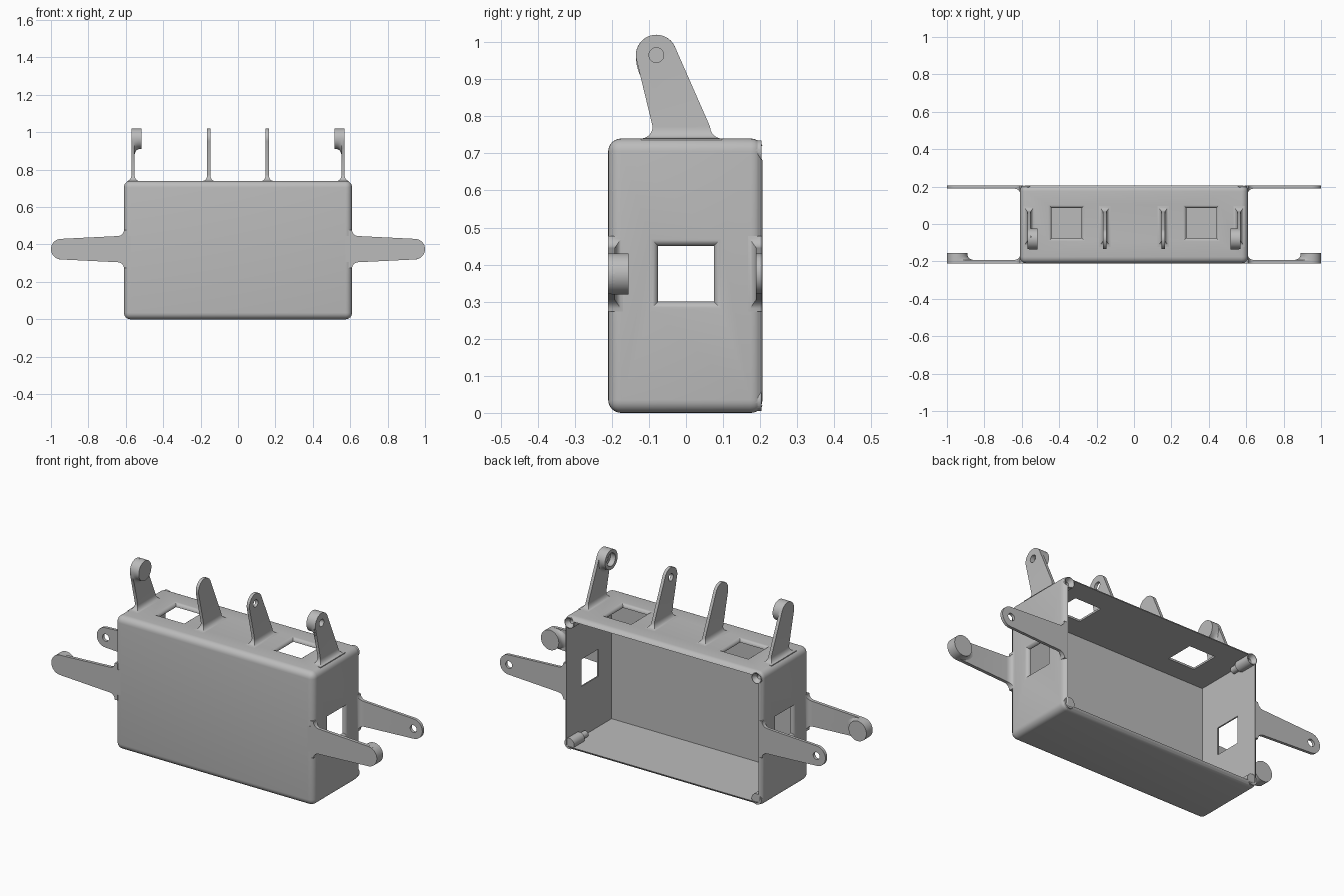
import bpy, bmesh
from math import cos, sin, pi, atan2, acos, hypot, radians
from mathutils import Matrix, Vector

if "Cube" in bpy.data.objects:
    bpy.data.objects.remove(bpy.data.objects["Cube"])

grey = bpy.data.materials.new("plain grey")
grey.use_nodes = True
grey.diffuse_color = (0.5, 0.5, 0.5, 1)
grey.node_tree.nodes["Principled BSDF"].inputs["Base Color"].default_value = (0.5, 0.5, 0.5, 1)

HX, HY, H, WALL, R = 0.61, 0.21, 0.74, 0.02, 0.035
MID = 0.375


# --- helpers ---
def make(name, bm, matrix=Matrix()):
    bmesh.ops.remove_doubles(bm, verts=bm.verts, dist=1e-5)
    bm.transform(matrix)
    bmesh.ops.recalc_face_normals(bm, faces=bm.faces)
    mesh = bpy.data.meshes.new(name)
    bm.to_mesh(mesh)
    bm.free()
    obj = bpy.data.objects.new(name, mesh)
    bpy.context.collection.objects.link(obj)
    mesh.materials.append(grey)
    return obj


def activate(obj):
    bpy.ops.object.select_all(action='DESELECT')
    obj.select_set(True)
    bpy.context.view_layer.objects.active = obj


def combine(obj, tool, operation):
    activate(obj)
    mod = obj.modifiers.new("cut", 'BOOLEAN')
    mod.operation, mod.object, mod.solver = operation, tool, 'EXACT'
    bpy.ops.object.modifier_apply(modifier=mod.name)
    bpy.data.objects.remove(tool)


def smooth(obj):
    activate(obj)
    bpy.ops.object.shade_smooth_by_angle(angle=radians(30))


def loft(bm, rings, cap_start=True, cap_end=True):
    loops = [[bm.verts.new(p) for p in ring] for ring in rings]
    n = len(loops[0])
    for a, b in zip(loops, loops[1:]):
        for i in range(n):
            j = (i + 1) % n
            bm.faces.new((a[i], a[j], b[j], b[i]))
    if cap_start:
        bm.faces.new(loops[0])
    if cap_end:
        bm.faces.new(loops[-1])


def box(name, lo, hi):
    bm = bmesh.new()
    bmesh.ops.create_cube(bm, size=1)
    lo, hi = Vector(lo), Vector(hi)
    return make(name, bm, Matrix.Translation((lo + hi) / 2) @ Matrix.Diagonal((*(hi - lo), 1)))


def turned(name, profile, matrix):
    """Solid of revolution about local z from (height, radius) pairs."""
    bm = bmesh.new()
    loft(bm, [[(r * cos(2 * pi * i / 32), r * sin(2 * pi * i / 32), h) for i in range(32)]
              for h, r in profile])
    return make(name, bm, matrix)


def frame(u, v, w, origin):
    m = Matrix((u, v, w)).transposed().to_4x4()
    m.translation = Vector(origin)
    return m


# --- box shell, open at the back ---
body = box("box_shell", (-HX, -HY, 0), (HX, HY, H))
activate(body)
bevel = body.modifiers.new("round", 'BEVEL')
bevel.width, bevel.segments = R, 6
bpy.ops.object.modifier_apply(modifier=bevel.name)
combine(body, box("cavity", (-HX + WALL, -HY + WALL, WALL), (HX - WALL, 0.4, H - WALL)), 'DIFFERENCE')

# screw posts in the four back corners
for x in (-HX + R, HX - R):
    for z in (R, H - R):
        axis = frame((1, 0, 0), (0, 0, 1), (0, 1, 0), (x, 0, z))
        combine(body, turned("post", [(0.06, 0.018), (0.11, 0.018), (0.11, 0.03), (0.203, 0.03)], axis), 'UNION')
        combine(body, turned("screw_hole", [(0.09, 0.012), (0.18, 0.012), (0.19, 0.02), (0.23, 0.042)], axis),
                'DIFFERENCE')


# windows with a rounded outer lip
def window(half, lip, matrix):
    steps = [(-0.06, half)]
    for k in range(7):
        a = k / 6 * pi / 2
        steps.append((-lip * cos(a) ** 1 if k < 6 else 0, half + lip * (1 - cos(a))))
    steps = [steps[0]] + [(-lip + lip * sin(k / 6 * pi / 2), half + lip * (1 - cos(k / 6 * pi / 2)))
                          for k in range(7)] + [(0.02, half + lip)]
    bm = bmesh.new()
    loft(bm, [[(-s, -s, h), (s, -s, h), (s, s, h), (-s, s, h)] for h, s in steps])
    combine(body, make("window_cutter", bm, matrix), 'DIFFERENCE')


for s in (-1, 1):
    window(0.075, 0.02, frame((0, 1, 0), (0, 0, 1), (s, 0, 0), (s * HX, 0, MID)))
    window(0.08, 0.018, frame((1, 0, 0), (0, 1, 0), (0, 0, 1), (s * 0.36, 0.005, H)))
smooth(body)


# --- mounting lugs: u runs outward, v across, w through the thickness ---
def lug(name, matrix, tip, v_lo, v_hi, thick, flare_out, depth, boss):
    rad, f, fw = 0.055, 0.032, 0.022
    tu, tv = tip

    def tangent(v, side):
        du, dv = f - tu, v - tv
        return atan2(dv, du) % (2 * pi) + side * acos(rad / hypot(du, dv))

    # flat plate with a round end
    a0, a1 = tangent(v_lo, 1), tangent(v_hi, -1) + 2 * pi
    outline = [(f, v_lo)]
    for k in range(25):
        a = a0 + (a1 - a0) * k / 24
        outline.append((tu + rad * cos(a), tv + rad * sin(a)))
    outline.append((f, v_hi))
    bm = bmesh.new()
    low = [bm.verts.new((u, v, 0)) for u, v in outline]
    top = [bm.verts.new((u, v, thick)) for u, v in outline]
    bm.faces.new(low)
    bm.faces.new(top)
    for i in range(len(low) - 1):
        bm.faces.new((low[i], low[i + 1], top[i + 1], top[i]))

    # mitred concave flare where it meets the wall
    def ring(u, k):
        a, b = v_lo - f * k, v_hi + f * k
        c, d = -fw * k * flare_out, thick + fw * k
        return [(u, a, c), (u, b, c), (u, b, d), (u, a, d)]

    rings = [ring(-depth, 0)] if depth > 0.018 else []
    rings += [ring(-0.018, 0)] if rings else []
    rings += [ring(-0.018, 1)]
    for k in range(7):
        a = pi / 2 * (1 - k / 6)
        rings.append(ring(f * (1 - sin(a)), 1 - cos(a)))
    rings[-1] = ring(f, 0)
    loft(bm, rings, cap_end=False)
    obj = make(name, bm, matrix)

    axis = matrix @ Matrix.Translation((tu, tv, 0))
    # thick round boss that sweeps down to the plate
    if boss:
        bm = bmesh.new()
        levels = [(thick * 0.5, 0.035)]
        levels += [(thick + 0.025 * (1 - cos(k / 5 * pi / 2)), 0.035 * (1 - sin(k / 5 * pi / 2))) for k in range(6)]
        levels.append((0.055, 0))
        rings = []
        for h, extra in levels:
            turn = [2 * pi * i / 40 for i in range(40)]
            rings.append([((rad + (extra if cos(a) < -1e-4 else 0)) * cos(a), (rad + 0.0003) * sin(a), h)
                          for a in turn])
        loft(bm, rings)
        combine(obj, make("boss", bm, axis), 'UNION')
        combine(obj, turned("recess", [(0.025, 0.036), (0.08, 0.036)], axis), 'DIFFERENCE')
    combine(obj, turned("bolt_hole", [(-0.03, 0.02), (0.08, 0.02)], axis), 'DIFFERENCE')
    smooth(obj)


for s, side in ((-1, "right"), (1, "left")):
    out, up = (s, 0, 0), (0, 0, 1)
    lug(f"front_{side}_lug", frame(out, up, (0, 1, 0), (s * HX, -HY, MID)),
        (0.335, 0), -0.07, 0.07, 0.018, 0, 0.035, True)
    lug(f"back_{side}_lug", frame(out, up, (0, -1, 0), (s * HX, 0.205, MID)),
        (0.335, 0), -0.07, 0.07, 0.016, 0, 0.018, False)
    for part, x, boss in (("outer", 0.57, True), ("inner", 0.165, False)):
        lug(f"top_{part}_{side}_lug", frame(up, (0, 1, 0), (-s, 0, 0), (s * x, 0, H)),
            (0.225, -0.08), -0.09, 0.065, 0.017, 1, 0.018, boss)
